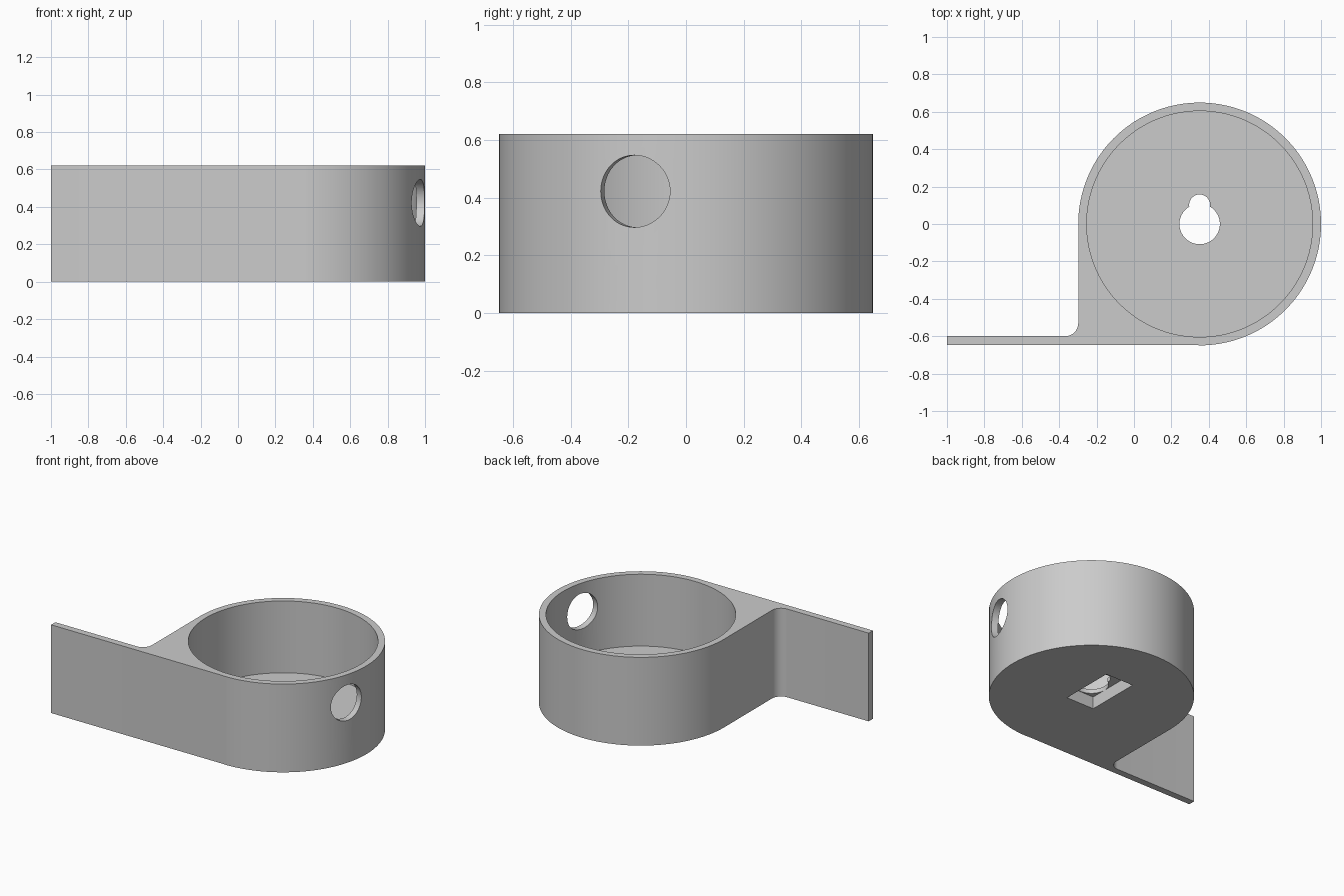
import bpy, bmesh
from math import radians, cos, sin
from mathutils import Vector

cube = bpy.data.objects.get("Cube")
if cube:
    bpy.data.objects.remove(cube)

CX = 0.351                      # cup axis
OUTER, INNER = 0.649, 0.604     # cup wall radii
HEIGHT, FLOOR = 0.62, 0.115
FRONT, BACK = -0.647, -0.6      # tab faces
FILLET = 0.07

grey = bpy.data.materials.new("plain grey")
grey.use_nodes = True
colour = (0.6, 0.6, 0.6, 1)
grey.diffuse_color = colour
grey.node_tree.nodes["Principled BSDF"].inputs["Base Color"].default_value = colour


def arc(cx, cy, r, start, end, steps):
    angles = [radians(start + (end - start) * i / steps) for i in range(steps + 1)]
    return [(cx + r * cos(a), cy + r * sin(a)) for a in angles]


def prism(name, outline, z0, z1):
    """Extrude a closed outline from z0 up to z1."""
    bm = bmesh.new()
    face = bm.faces.new([bm.verts.new((x, y, z0)) for x, y in outline])
    top = bmesh.ops.extrude_face_region(bm, geom=[face])["geom"]
    bmesh.ops.translate(bm, vec=(0, 0, z1 - z0),
                        verts=[v for v in top if isinstance(v, bmesh.types.BMVert)])
    bmesh.ops.recalc_face_normals(bm, faces=bm.faces)
    mesh = bpy.data.meshes.new(name)
    bm.to_mesh(mesh)
    bm.free()
    mesh.materials.append(grey)
    obj = bpy.data.objects.new(name, mesh)
    bpy.context.collection.objects.link(obj)
    return obj


def circle(cx, cy, r, steps=64):
    return arc(cx, cy, r, 0, 360, steps)[:-1]


def cut(target, cutter):
    """Subtract the cutter and discard it."""
    mod = target.modifiers.new("cut", "BOOLEAN")
    mod.operation, mod.solver, mod.object = "DIFFERENCE", "EXACT", cutter
    bpy.context.view_layer.objects.active = target
    bpy.ops.object.modifier_apply(modifier=mod.name)
    bpy.data.objects.remove(cutter)


# Cup and mounting tab share one outline, blended by a fillet
left = CX - OUTER
outline = arc(CX, 0, OUTER, -90, 180, 108)
outline += arc(left - FILLET, BACK + FILLET, FILLET, 0, -90, 12)
outline += [(-1, BACK), (-1, FRONT), (CX - 0.02, FRONT)]
holder = prism("cup_with_tab", outline, 0, HEIGHT)

# Round cavity
cut(holder, prism("cavity", circle(CX, 0, INNER, 144), FLOOR, 1))

# Rectangular pocket under the floor
x0, x1, y0, y1 = CX - 0.108, CX + 0.108, -0.112, 0.275
cut(holder, prism("pocket", [(x0, y0), (x1, y0), (x1, y1), (x0, y1)], -0.1, 0.085))

# Keyhole through the floor
for y, r in ((0, 0.108), (0.102, 0.056)):
    cut(holder, prism("keyhole", circle(CX, y, r), -0.2, 0.3))

# Radial cable hole in the side wall
port = prism("cable_hole", circle(0, 0, 0.125), 0.3, 0.9)
direction = Vector((cos(radians(-16)), sin(radians(-16)), 0))
port.rotation_euler = direction.to_track_quat("Z", "Y").to_euler()
port.location = (CX, 0, 0.422)
bpy.context.view_layer.update()
cut(holder, port)

bpy.ops.object.select_all(action="DESELECT")
holder.select_set(True)
bpy.context.view_layer.objects.active = holder
bpy.ops.object.shade_smooth_by_angle(angle=radians(30))
